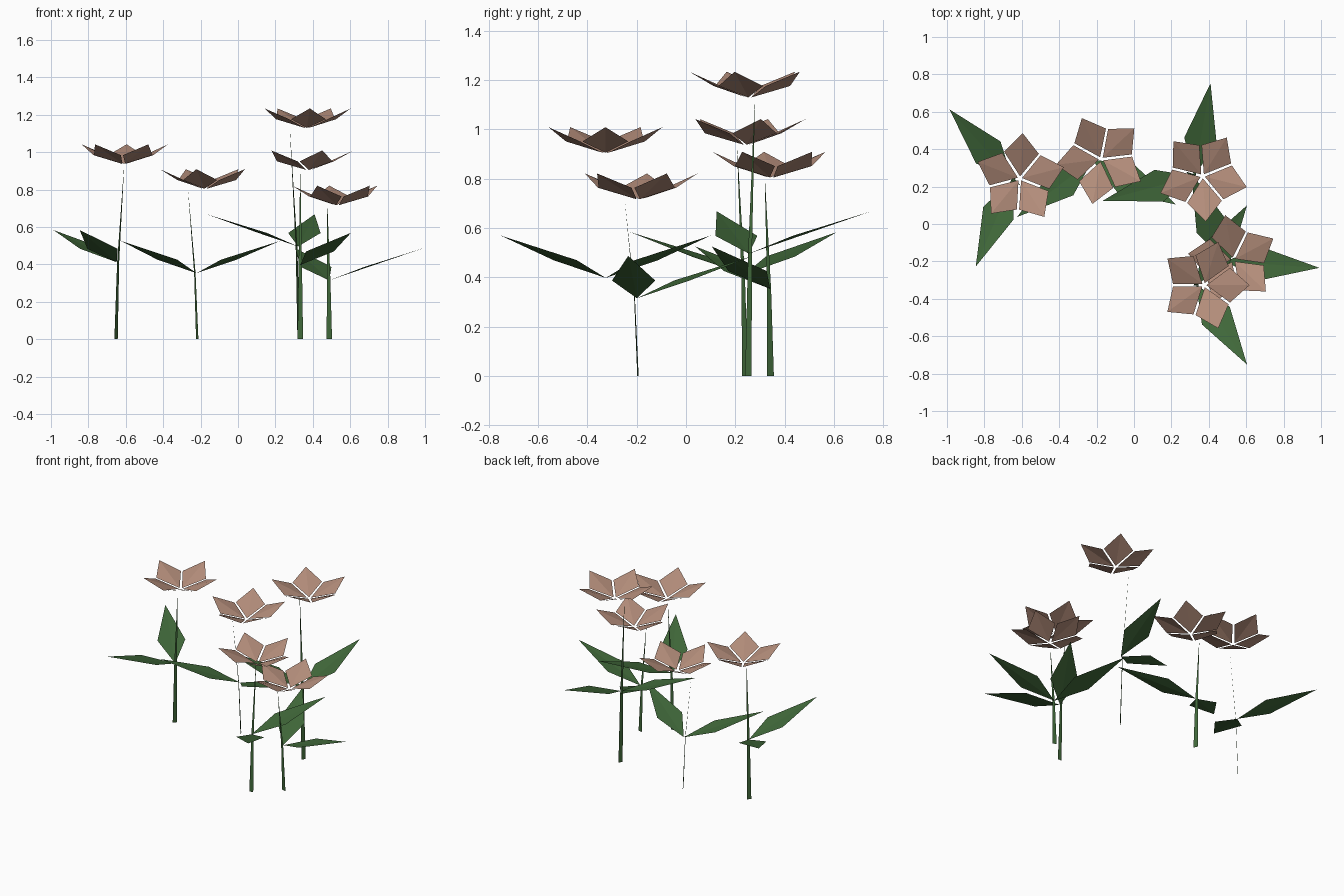
import bpy
from math import radians
from mathutils import Matrix, Vector

cube = bpy.data.objects.get("Cube")
if cube:
    bpy.data.objects.remove(cube, do_unlink=True)


def material(name, rgb):
    m = bpy.data.materials.new(name)
    m.use_nodes = True
    m.diffuse_color = (*rgb, 1)
    bsdf = m.node_tree.nodes["Principled BSDF"]
    bsdf.inputs["Base Color"].default_value = (*rgb, 1)
    bsdf.inputs["Roughness"].default_value = 0.9
    return m


PETAL = material("dusty pink", (0.45, 0.265, 0.195))
GREEN = material("leaf green", (0.052, 0.14, 0.042))


def sheet(name, verts, faces, mat):
    mesh = bpy.data.meshes.new(name)
    mesh.from_pydata(verts, [], faces)
    mesh.materials.append(mat)
    obj = bpy.data.objects.new(name, mesh)
    bpy.context.collection.objects.link(obj)
    return obj


def fan(name, blade, angles, origins, mat):
    """Copies of one flat blade (base, right, tip, left) turned about z."""
    verts, faces = [], []
    for angle, origin in zip(angles, origins):
        n = len(verts)
        turn = Matrix.Rotation(radians(angle), 3, "Z")
        verts += [turn @ Vector(p) + origin for p in blade]
        # two triangles folded along the midrib
        faces += [(n, n + 1, n + 2), (n, n + 2, n + 3)]
    return sheet(name, verts, faces, mat)


def stem(name, base, height, lean):
    """Tapering ribbon that bends towards the lean angle."""
    turn = Matrix.Rotation(radians(lean), 3, "Z")
    verts, faces = [], []
    for t, bend, half in ((0, 0, 0.015), (0.45, 0.014, 0.009), (1, 0.053, 0.0008)):
        for side in (-1, 1):
            verts.append(turn @ Vector((bend, side * half, t * height)) + base)
    for i in (0, 2):
        faces.append((i, i + 1, i + 3, i + 2))
    sheet(name, verts, faces, GREEN)
    return verts[2].lerp(verts[3], 0.5)


LEAF = [(0, 0, 0), (0.195, -0.088, 0.072), (0.505, 0, 0.172), (0.195, 0.088, 0.072)]
PETAL_BLADE = [(0.012, 0, 0), (0.138, -0.093, 0.046),
               (0.243, 0, 0.104), (0.138, 0.093, 0.046)]

# base x, base y, blossom height, stem lean, leaf direction, blossom turn
FLOWERS = {
    "left": (0.488, -0.195, 0.717, 259, 53.5, 28),
    "front": (0.333, -0.330, 0.905, 90, 0, 0),
    "back": (0.325, 0.253, 1.130, 151, 137.5, 58),
    "middle": (-0.218, 0.343, 0.805, 205, 274.5, 43),
    "right": (-0.652, 0.240, 0.938, -37, 189.5, 14.5),
}

for name, (x, y, h, lean, leaf_dir, turn) in FLOWERS.items():
    base = Vector((x, y, 0))
    joint = stem(name + "_stem", base, h * 0.975, lean)
    # pair of leaves springing from the stem bend
    joint = joint.lerp(Vector((x, y, joint.z)), 0.7)
    fan(name + "_leaves", LEAF, (leaf_dir - 57.5, leaf_dir + 57.5), [joint] * 2, GREEN)
    # five-petal blossom hovering beside the stem tip
    centre = base + Vector((0.042, 0.003, h))
    fan(name + "_blossom", PETAL_BLADE, [turn + 72 * i for i in range(5)],
        [centre] * 5, PETAL)
